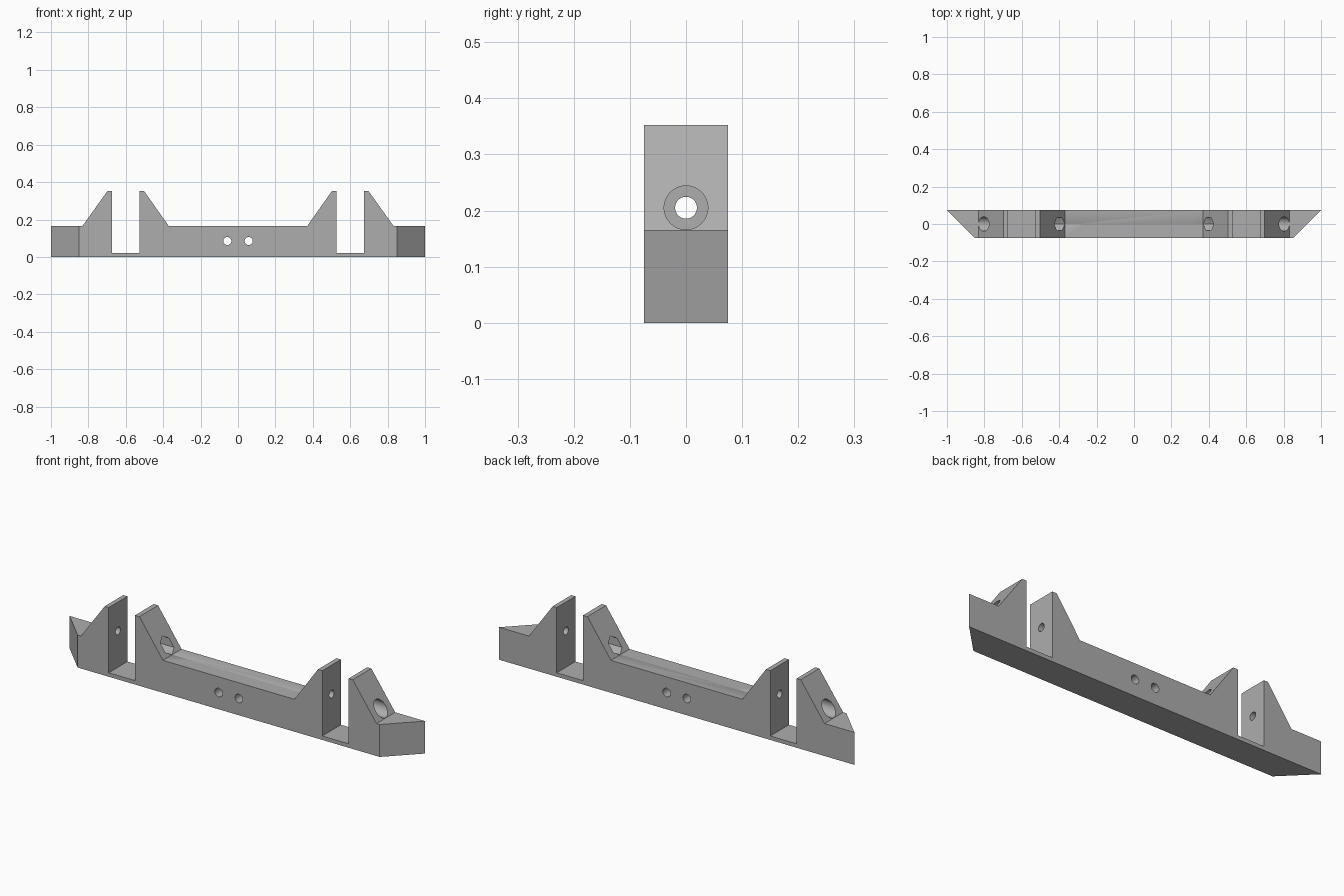
import bpy, bmesh, math
from mathutils import Matrix, Vector

cube = bpy.data.objects.get("Cube")
if cube:
    bpy.data.objects.remove(cube, do_unlink=True)

HALF_DEPTH = 0.075
MITRE = 0.15
BOLT_Z = 0.205

grey = bpy.data.materials.new("plain grey")
grey.use_nodes = True
colour = (0.42, 0.42, 0.42, 1)
grey.diffuse_color = colour
grey.node_tree.nodes["Principled BSDF"].inputs["Base Color"].default_value = colour


def add_object(name, bm):
    bmesh.ops.recalc_face_normals(bm, faces=bm.faces)
    mesh = bpy.data.meshes.new(name)
    bm.to_mesh(mesh)
    bm.free()
    obj = bpy.data.objects.new(name, mesh)
    bpy.context.collection.objects.link(obj)
    mesh.materials.append(grey)
    return obj


def cut(target, centre, axis, radius, length, sides=48):
    """Drill a prism-shaped hole along the x or y axis."""
    bm = bmesh.new()
    turn = Matrix.Rotation(math.pi / 2, 4, "Y" if axis == "x" else "X")
    if sides == 6:  # hexagon corners point along y
        turn = turn @ Matrix.Rotation(math.pi / 2, 4, "Z")
    bmesh.ops.create_cone(bm, cap_ends=True, segments=sides, radius1=radius,
                          radius2=radius, depth=length,
                          matrix=Matrix.Translation(Vector(centre)) @ turn)
    tool = add_object("hole_cutter", bm)
    tool.hide_render = True
    mod = target.modifiers.new("hole", "BOOLEAN")
    mod.operation, mod.solver, mod.object = "DIFFERENCE", "EXACT", tool
    bpy.context.view_layer.objects.active = target
    bpy.ops.object.modifier_apply(modifier=mod.name)
    bpy.data.objects.remove(tool, do_unlink=True)


# Beam with two slotted upright pairs: mirrored half profile
half = [(1, 0), (1, 0.165), (0.832, 0.165), (0.698, 0.352), (0.675, 0.352),
        (0.675, 0.02), (0.527, 0.02), (0.527, 0.352), (0.502, 0.352),
        (0.37, 0.165)]
profile = half + [(-x, z) for x, z in reversed(half)]
bm = bmesh.new()
face = bm.faces.new([bm.verts.new((x, HALF_DEPTH, z)) for x, z in profile])
extruded = bmesh.ops.extrude_face_region(bm, geom=[face])
for v in extruded["geom"]:
    if isinstance(v, bmesh.types.BMVert):
        v.co.y = -HALF_DEPTH
        # Mitred beam ends
        if abs(v.co.x) > 0.99:
            v.co.x -= math.copysign(MITRE, v.co.x)
beam = add_object("bracket_beam", bm)

for side in (-1, 1):
    # Bolt hole through both uprights
    cut(beam, (side * 0.6, 0, BOLT_Z), "x", 0.0195, 0.4)
    # Round bolt head recess on the outer slope
    cut(beam, (side * 0.825, 0, BOLT_Z), "x", 0.039, 0.2)
    # Hexagonal nut recess on the inner slope
    cut(beam, (side * 0.375, 0, BOLT_Z), "x", 0.04, 0.2, 6)
    # Mounting hole through the middle
    cut(beam, (side * 0.057, 0, 0.085), "y", 0.0215, 0.4)

# Smooth hole walls, crisp edges
bpy.ops.object.select_all(action="DESELECT")
beam.select_set(True)
bpy.context.view_layer.objects.active = beam
bpy.ops.object.shade_smooth_by_angle(angle=math.radians(30))
